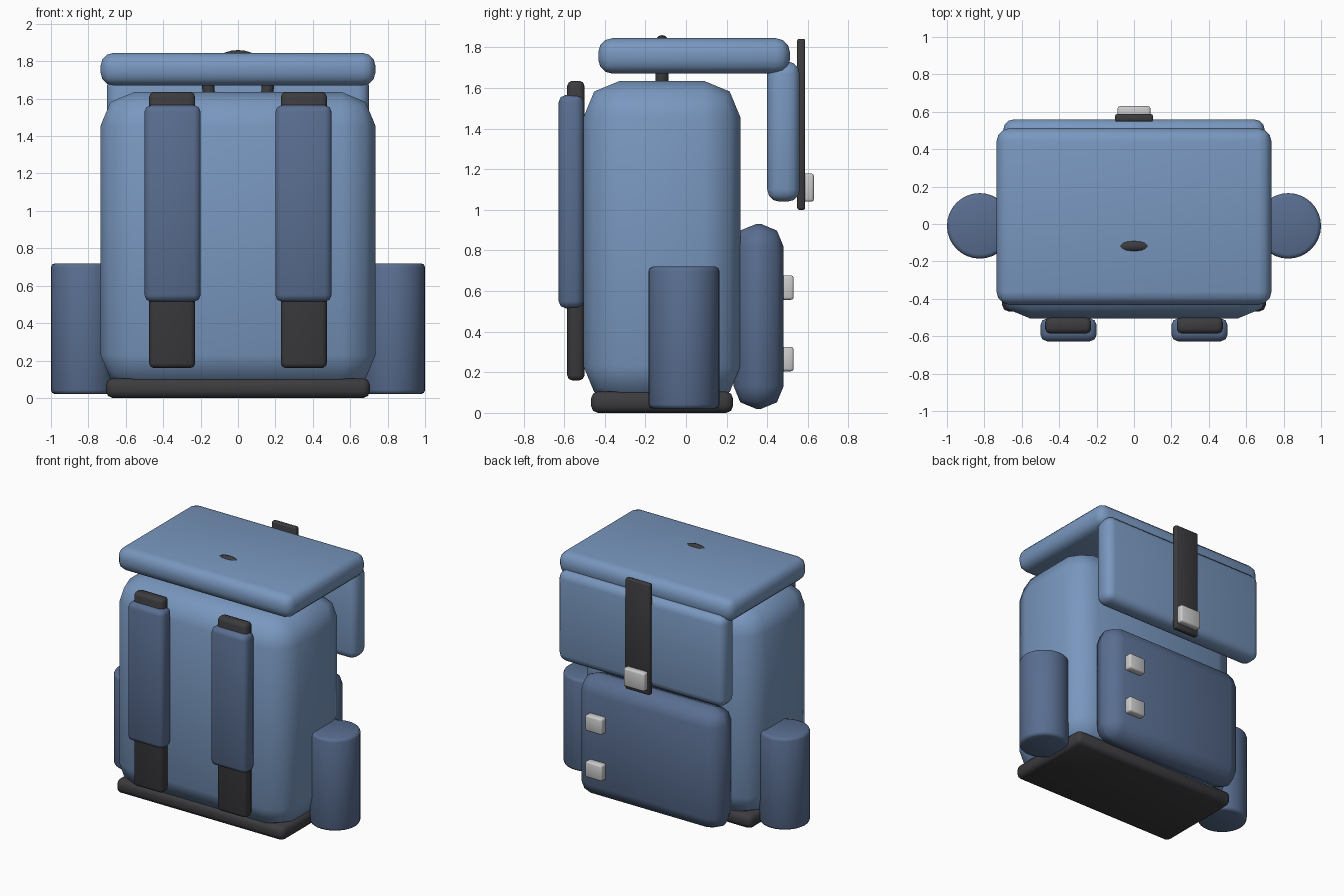
import bpy, bmesh
from math import radians
from mathutils import Matrix, Vector

if "Cube" in bpy.data.objects:
    bpy.data.objects.remove(bpy.data.objects["Cube"])


def material(name, rgb):
    m = bpy.data.materials.new(name)
    m.diffuse_color = (*rgb, 1)
    m.use_nodes = True
    m.node_tree.nodes["Principled BSDF"].inputs["Base Color"].default_value = m.diffuse_color
    return m


BLUE = material("blue_fabric", (0.19, 0.31, 0.52))
NAVY = material("navy_fabric", (0.10, 0.155, 0.28))
DARK = material("dark_webbing", (0.045, 0.045, 0.05))
METAL = material("buckle_metal", (0.55, 0.55, 0.55))


def finish(obj, mat):
    obj.data.materials.append(mat)
    bpy.ops.object.select_all(action='DESELECT')
    obj.select_set(True)
    bpy.context.view_layer.objects.active = obj
    bpy.ops.object.shade_smooth_by_angle(angle=radians(60))


def box(name, x, y, z, bevel, mat, segments=2):
    """Rounded box from (min, max) ranges on each axis."""
    lo, hi = Vector((x[0], y[0], z[0])), Vector((x[1], y[1], z[1]))
    bm = bmesh.new()
    bmesh.ops.create_cube(bm, size=1)
    bmesh.ops.scale(bm, vec=hi - lo, verts=bm.verts)
    bmesh.ops.bevel(bm, geom=bm.edges[:], offset=bevel, segments=segments,
                    profile=0.5, affect='EDGES')
    me = bpy.data.meshes.new(name)
    bm.to_mesh(me)
    bm.free()
    obj = bpy.data.objects.new(name, me)
    obj.location = (lo + hi) / 2
    bpy.context.collection.objects.link(obj)
    finish(obj, mat)
    return obj


def side_pocket(name, x, y, z, radius, bevel, mat):
    """Upright cylinder with rounded rims."""
    bm = bmesh.new()
    bmesh.ops.create_cone(bm, cap_ends=True, segments=32, radius1=radius,
                          radius2=radius, depth=z[1] - z[0])
    rims = [e for e in bm.edges if abs(e.verts[0].co.z - e.verts[1].co.z) < 1e-5]
    bmesh.ops.bevel(bm, geom=rims, offset=bevel, segments=2, profile=0.5,
                    affect='EDGES')
    bmesh.ops.translate(bm, vec=(x, y, (z[0] + z[1]) / 2), verts=bm.verts)
    me = bpy.data.meshes.new(name)
    bm.to_mesh(me)
    bm.free()
    obj = bpy.data.objects.new(name, me)
    bpy.context.collection.objects.link(obj)
    finish(obj, mat)


# Main bag and base
box("main_bag", (-0.735, 0.735), (-0.505, 0.268), (0.05, 1.635), 0.18, BLUE)
box("base_panel", (-0.705, 0.705), (-0.468, 0.232), (0.0, 0.105), 0.035, DARK)

# Lid with hanging back flap
box("lid", (-0.735, 0.735), (-0.432, 0.512), (1.67, 1.845), 0.07, BLUE, 3)
box("back_flap", (-0.70, 0.70), (0.40, 0.56), (1.04, 1.73), 0.06, BLUE, 3)

# Closing strap and its buckle
box("closing_strap", (-0.102, 0.102), (0.547, 0.587), (1.0, 1.842), 0.01, DARK)
box("closing_buckle", (-0.088, 0.088), (0.57, 0.63), (1.04, 1.178), 0.012, METAL)

# Large back pocket with two buckles
box("back_pocket", (-0.60, 0.60), (0.235, 0.48), (0.02, 0.93), 0.11, NAVY)
for label, z in (("lower", 0.205), ("upper", 0.557)):
    box(label + "_pocket_buckle", (0.34, 0.48), (0.46, 0.53), (z, z + 0.12),
        0.012, METAL)

# Side pockets and shoulder straps, one of each per side
for side, s in (("left", -1), ("right", 1)):
    side_pocket(side + "_side_pocket", s * 0.825, -0.01, (0.02, 0.72), 0.175,
                0.022, NAVY)
    box(side + "_shoulder_strap", (s * 0.352 - 0.123, s * 0.352 + 0.123),
        (-0.585, -0.50), (0.16, 1.635), 0.025, DARK)
    box(side + "_strap_pad", (s * 0.35 - 0.15, s * 0.35 + 0.15),
        (-0.627, -0.505), (0.515, 1.565), 0.035, NAVY)

# Carry handle loop, partly hidden by the lid
bpy.ops.mesh.primitive_torus_add(major_radius=0.16, minor_radius=0.033,
                                 major_segments=32, minor_segments=12,
                                 location=(0, -0.118, 1.667),
                                 rotation=(radians(90), 0, 0))
handle = bpy.context.object
handle.name = "carry_handle"
finish(handle, DARK)
